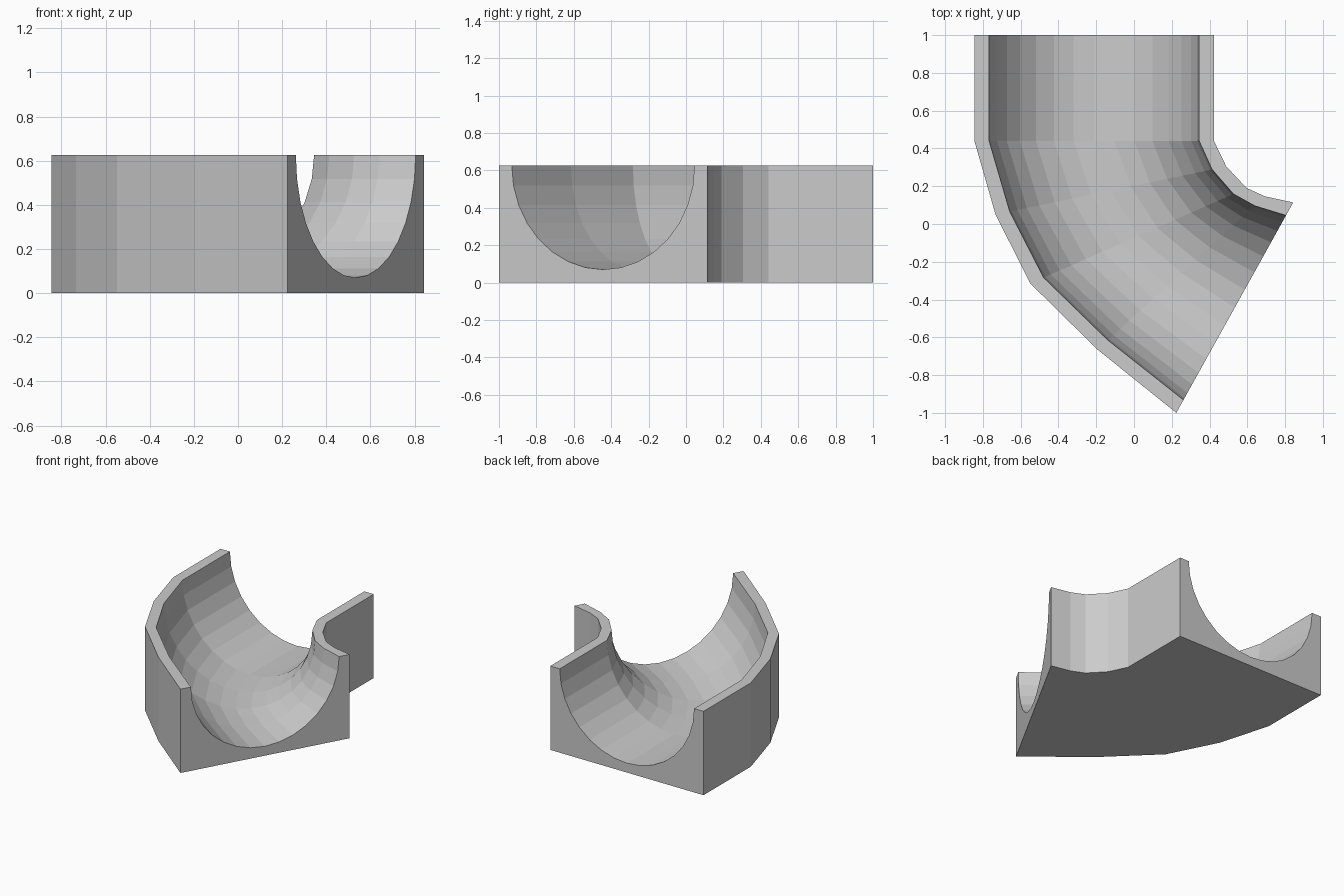
import bpy, bmesh, math
from mathutils import Vector

cube = bpy.data.objects.get("Cube")
if cube:
    bpy.data.objects.remove(cube)

HEIGHT = 0.627
RADIUS = 0.557
WIDTH = 1.27
SIDES = 16

# Plain grey plastic
grey = bpy.data.materials.new("light_grey")
grey.use_nodes = True
colour = (0.6, 0.6, 0.6, 1)
grey.diffuse_color = colour
grey.node_tree.nodes["Principled BSDF"].inputs["Base Color"].default_value = colour

# Stations along the bend: outer wall point, inner wall point
stations = [
    ((-0.845, 1.0), (0.423, 1.0)),
    ((-0.845, 0.44), (0.423, 0.44)),
    ((-0.733, 0.05), (0.489, 0.304)),
    ((-0.549, -0.315), (0.597, 0.19)),
    ((-0.193, -0.665), (0.694, 0.146)),
    ((0.224, -1.0), (0.843, 0.114)),
]

# Cross-section as (fraction across, height): block with a half-round groove
profile = [(0, HEIGHT), (0, 0), (1, 0), (1, HEIGHT)]
for i in range(SIDES + 1):
    a = math.pi * i / SIDES
    profile.append((0.5 + RADIUS / WIDTH * math.cos(a), HEIGHT - RADIUS * math.sin(a)))

# Sweep the section through the stations
bm = bmesh.new()
rings = []
for outer, inner in stations:
    o, n = Vector(outer), Vector(inner)
    rings.append([bm.verts.new((*o.lerp(n, u), z)) for u, z in profile])
count = len(profile)
for r0, r1 in zip(rings, rings[1:]):
    for i in range(count):
        j = (i + 1) % count
        bm.faces.new((r0[i], r0[j], r1[j], r1[i]))

# End faces
bm.faces.new(rings[0])
bm.faces.new(rings[-1])
bmesh.ops.recalc_face_normals(bm, faces=bm.faces)

mesh = bpy.data.meshes.new("curved_channel")
bm.to_mesh(mesh)
bm.free()
mesh.materials.append(grey)
channel = bpy.data.objects.new("curved_channel", mesh)
bpy.context.collection.objects.link(channel)
